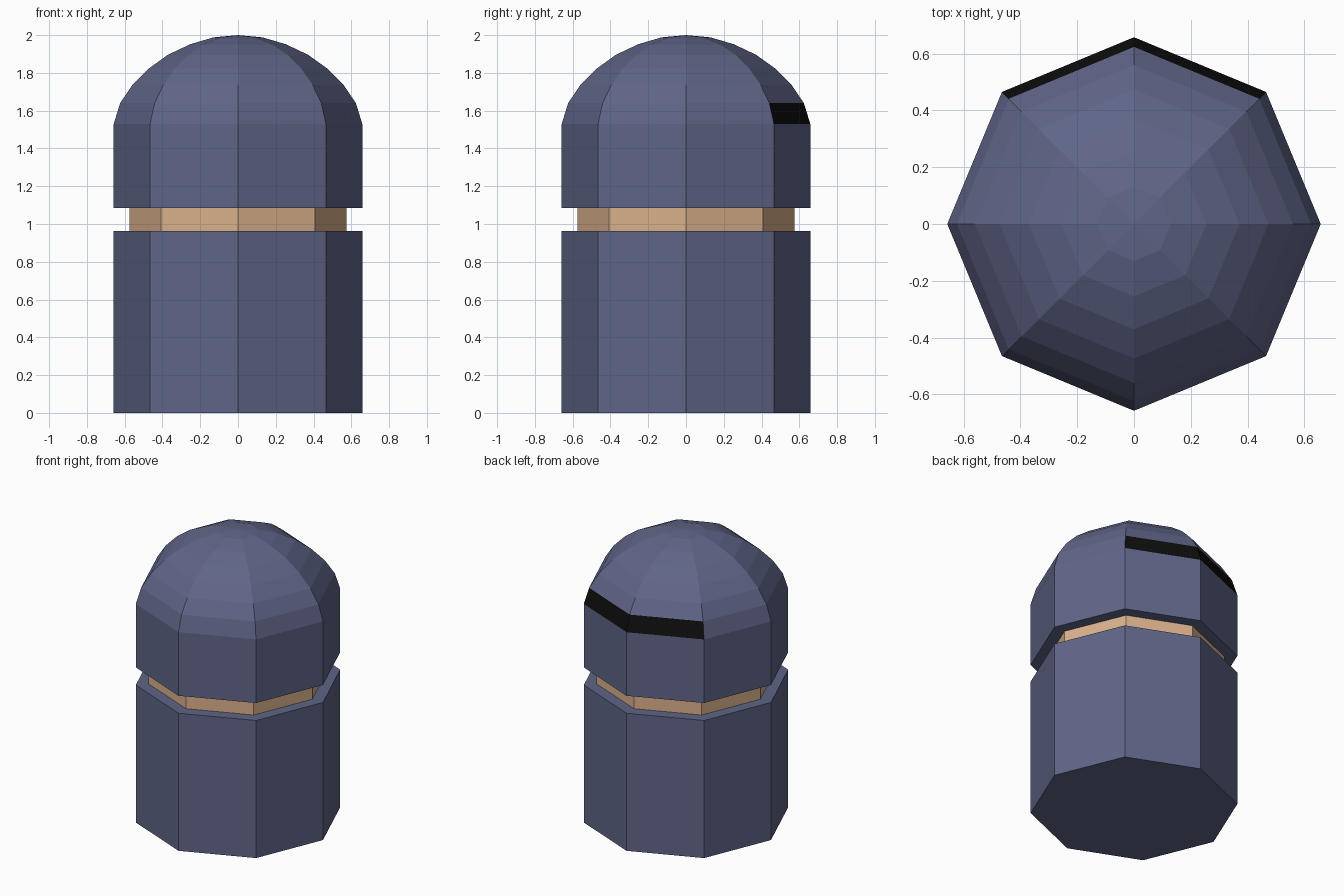
import bpy, bmesh
from math import cos, sin, pi

if "Cube" in bpy.data.objects:
    bpy.data.objects.remove(bpy.data.objects["Cube"])

SIDES = 8


def material(name, rgb):
    m = bpy.data.materials.new(name)
    m.diffuse_color = (*rgb, 1)
    m.use_nodes = True
    m.node_tree.nodes["Principled BSDF"].inputs["Base Color"].default_value = m.diffuse_color
    return m


blue = material("slate blue", (0.115, 0.13, 0.245))
tan = material("tan skin", (0.70, 0.44, 0.26))
black = material("black", (0.004, 0.004, 0.004))


def lathe(name, profile, mats, rule=None):
    """Turn a (radius, z) profile, listed bottom to top, into an octagonal shell."""
    bm = bmesh.new()
    rings = []
    for r, z in profile:
        n = SIDES if r > 0 else 1
        rings.append([bm.verts.new((r * cos(2 * pi * i / SIDES),
                                    r * sin(2 * pi * i / SIDES), z)) for i in range(n)])
    for a, b in zip(rings, rings[1:]):
        for i in range(SIDES):
            j = (i + 1) % SIDES
            quad = [a[i % len(a)], a[j % len(a)], b[j % len(b)], b[i % len(b)]]
            bm.faces.new(list(dict.fromkeys(quad)))
    if rule:
        for f in bm.faces:
            f.material_index = rule(f.calc_center_median())
    me = bpy.data.meshes.new(name)
    bm.to_mesh(me)
    bm.free()
    for m in mats:
        me.materials.append(m)
    ob = bpy.data.objects.new(name, me)
    bpy.context.collection.objects.link(ob)
    return ob


R, CORE, LOW, HIGH = 0.658, 0.575, 0.963, 1.085

# lower body with flat base and ledge at the groove
lathe("body", [(0, 0), (R, 0), (R, LOW), (CORE, LOW)], [blue])

# recessed band in the groove
lathe("recessed_band", [(CORE, LOW), (CORE, HIGH)], [tan])

# hood with faceted dome; black strip on the two rear facets of the first dome row
lathe("hood", [(CORE, HIGH), (R, HIGH), (R, 1.53), (0.624, 1.64), (0.56, 1.735),
               (0.474, 1.822), (0.371, 1.896), (0.255, 1.951), (0.13, 1.988), (0, 2.0)],
      [blue, black],
      lambda c: int(1.53 < c.z < 1.64 and c.y > 0.5))
